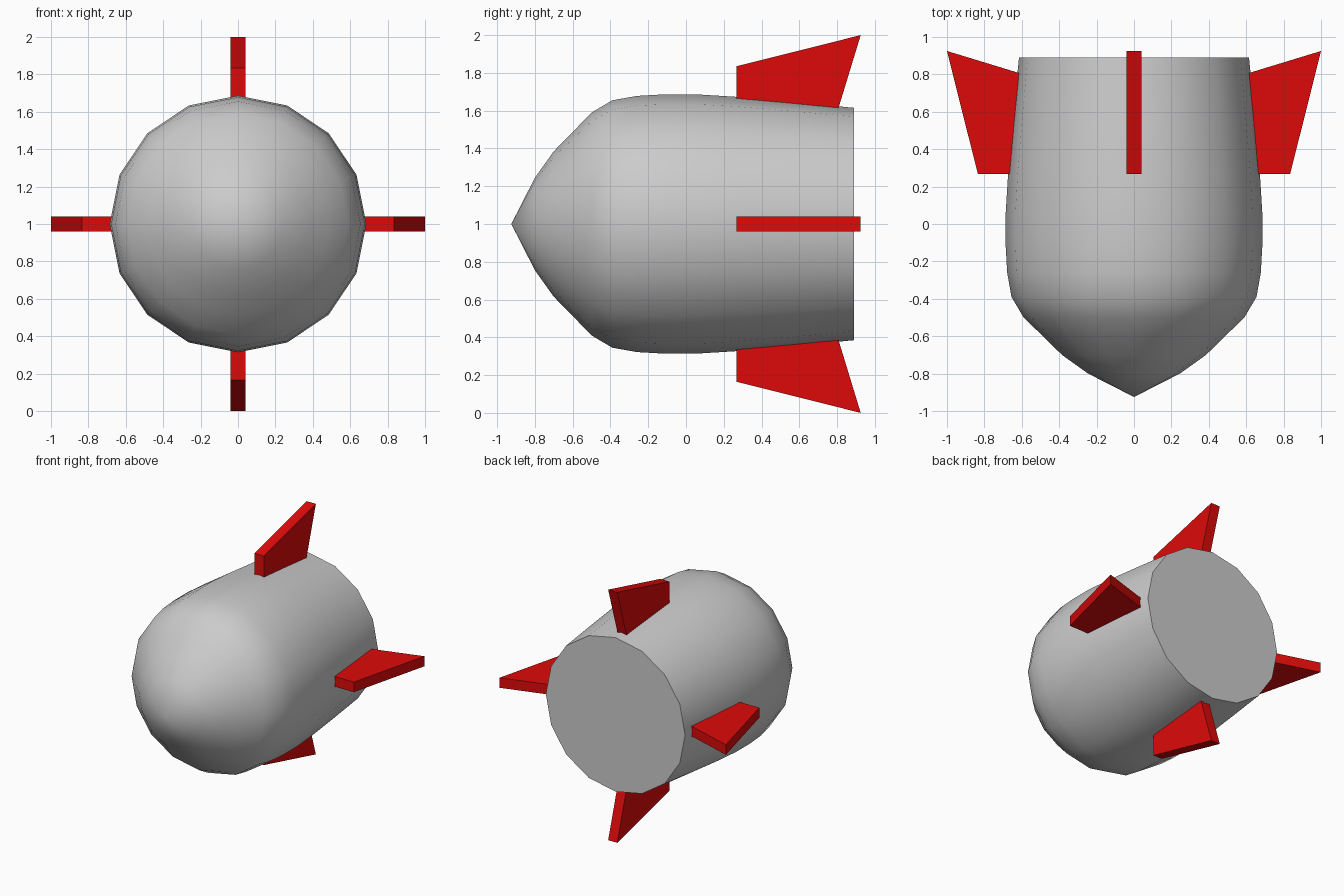
import bpy, bmesh
from math import radians, pi
from mathutils import Matrix, Vector

if "Cube" in bpy.data.objects:
    bpy.data.objects.remove(bpy.data.objects["Cube"])

AXIS_Z = 1.0  # height of the body's long axis


def finish(bm, name):
    bmesh.ops.recalc_face_normals(bm, faces=bm.faces[:])
    mesh = bpy.data.meshes.new(name)
    bm.to_mesh(mesh)
    bm.free()
    obj = bpy.data.objects.new(name, mesh)
    bpy.context.collection.objects.link(obj)
    obj.location.z = AXIS_Z
    return obj


# Body: 16-sided lathe of (y, radius) points from nose to flat tail
profile = [(-0.925, 0), (-0.8, 0.245), (-0.7, 0.385), (-0.6, 0.487), (-0.5, 0.598),
           (-0.39, 0.655), (-0.26, 0.678), (-0.12, 0.686), (0.06, 0.686),
           (0.27, 0.673), (0.55, 0.648), (0.89, 0.615), (0.89, 0)]
profile[4] = (-0.5, 0.59)
bm = bmesh.new()
verts = [bm.verts.new((r, y, 0)) for y, r in profile]
edges = [bm.edges.new(pair) for pair in zip(verts, verts[1:])]
bmesh.ops.spin(bm, geom=verts + edges, cent=(0, 0, 0), axis=(0, 1, 0),
               angle=2 * pi, steps=16)
bmesh.ops.remove_doubles(bm, verts=bm.verts[:], dist=1e-4)
body = finish(bm, "body")
bpy.context.view_layer.objects.active = body
body.select_set(True)
bpy.ops.object.shade_smooth_by_angle(angle=radians(35))
body.select_set(False)

# Tail fins: one swept plate outline, repeated around the axis
red = bpy.data.materials.new("fin_red")
red.diffuse_color = (0.73, 0.003, 0.003, 1)
red.use_nodes = True
red.node_tree.nodes["Principled BSDF"].inputs["Base Color"].default_value = red.diffuse_color
outline = [(0.268, 0.60), (0.268, 0.835), (0.925, 1.0), (0.803, 0.60)]
for i, side in enumerate(("top", "right", "bottom", "left")):
    bm = bmesh.new()
    face = bm.faces.new([bm.verts.new((-0.04, y, r)) for y, r in outline])
    new = bmesh.ops.extrude_face_region(bm, geom=[face])["geom"]
    bmesh.ops.translate(bm, vec=Vector((0.08, 0, 0)),
                        verts=[g for g in new if isinstance(g, bmesh.types.BMVert)])
    bm.transform(Matrix.Rotation(i * pi / 2, 4, 'Y'))
    fin = finish(bm, "fin_" + side)
    fin.data.materials.append(red)
